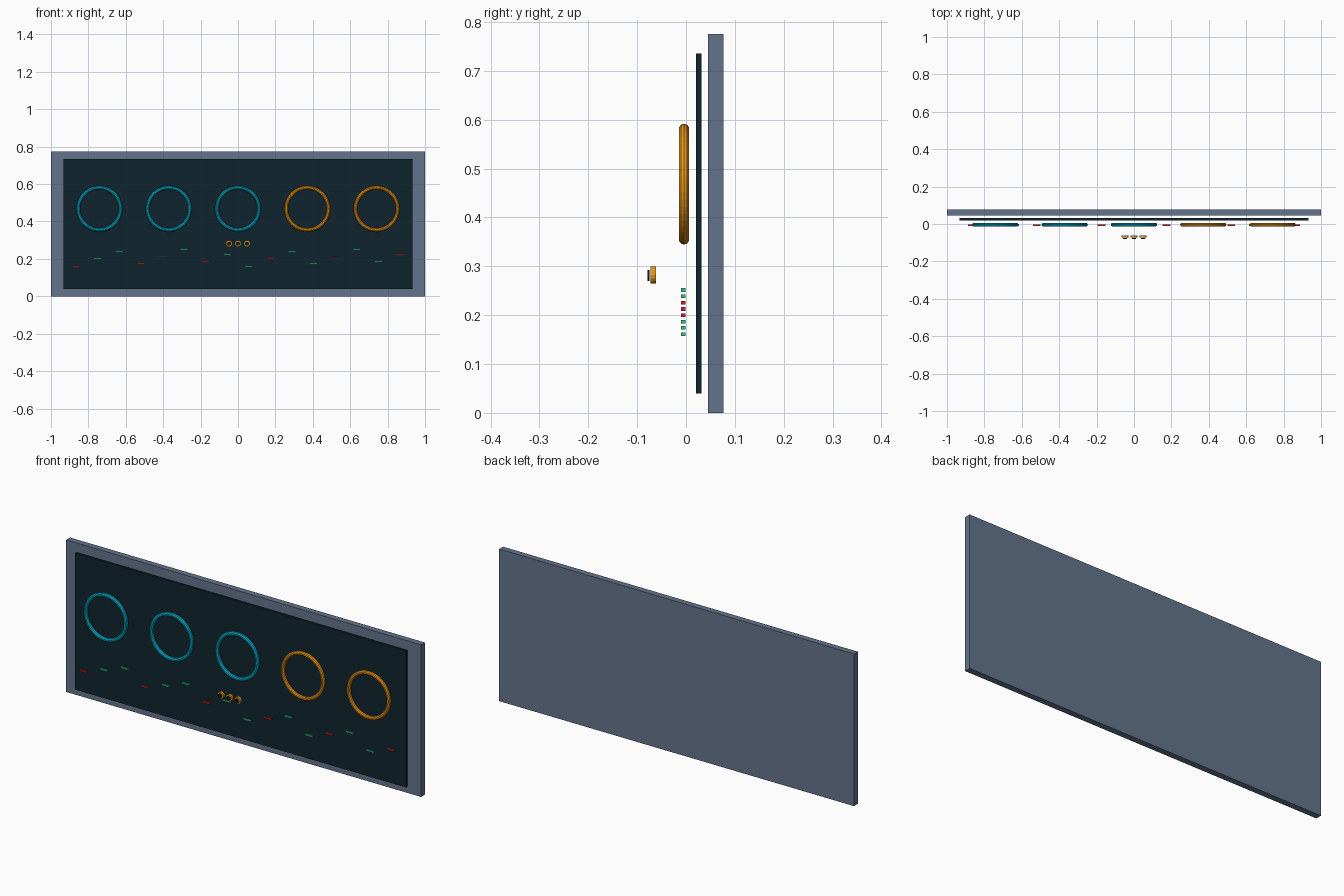
import bpy
import bmesh
from math import cos, sin, pi
from mathutils import Matrix

cube = bpy.data.objects.get("Cube")
if cube:
    bpy.data.objects.remove(cube, do_unlink=True)


def material(name, hex_code):
    def linear(c):
        return c / 12.92 if c <= 0.04045 else ((c + 0.055) / 1.055) ** 2.4
    rgba = [linear(int(hex_code[i:i + 2], 16) / 255) for i in (0, 2, 4)] + [1.0]
    m = bpy.data.materials.new(name)
    m.use_nodes = True
    m.diffuse_color = rgba
    m.node_tree.nodes["Principled BSDF"].inputs["Base Color"].default_value = rgba
    return m


slate = material("slate grey", "64748b")
navy = material("dark navy", "10242e")
cyan = material("cyan", "08b0ce")
amber = material("amber", "e8961a")
red = material("red", "d02428")
green = material("green", "2cc47e")
black = material("black", "0c141c")


def finish(name, bm, mat, location):
    mesh = bpy.data.meshes.new(name)
    bm.to_mesh(mesh)
    bm.free()
    mesh.materials.append(mat)
    obj = bpy.data.objects.new(name, mesh)
    obj.location = location
    bpy.context.collection.objects.link(obj)
    return obj


def box(name, size, location, mat):
    bm = bmesh.new()
    bmesh.ops.create_cube(bm, size=1)
    bmesh.ops.scale(bm, vec=size, verts=bm.verts)
    return finish(name, bm, mat, location)


def disc(name, radius, depth, location, mat, sides=16):
    # cylinder whose axis runs front to back
    bm = bmesh.new()
    bmesh.ops.create_cone(bm, cap_ends=True, segments=sides, radius1=radius,
                          radius2=radius, depth=depth,
                          matrix=Matrix.Rotation(pi / 2, 4, "X"))
    return finish(name, bm, mat, location)


def ring(name, major, minor, location, mat, around=48, tube=10):
    # torus facing the front
    bm = bmesh.new()
    loops = []
    for i in range(around):
        a = 2 * pi * i / around
        loop = []
        for j in range(tube):
            b = 2 * pi * j / tube
            r = major + minor * cos(b)
            loop.append(bm.verts.new((r * cos(a), minor * sin(b), r * sin(a))))
        loops.append(loop)
    for i in range(around):
        here, after = loops[i], loops[(i + 1) % around]
        for j in range(tube):
            k = (j + 1) % tube
            bm.faces.new((here[j], here[k], after[k], after[j]))
    bmesh.ops.recalc_face_normals(bm, faces=bm.faces)
    return finish(name, bm, mat, location)


# Back panel and dark display face
box("back_panel", (2, 0.031, 0.775), (0, 0.061, 0.3875), slate)
box("display_face", (1.865, 0.012, 0.695), (0, 0.026, 0.3875), navy)

# Row of gauge rings
for i in range(5):
    ring(f"gauge_ring_{i + 1}", 0.113, 0.0105, ((i - 2) * 0.3705, -0.004, 0.468),
         cyan if i < 3 else amber)

# Three knobs with dark caps
for i in range(3):
    x = (i - 1) * 0.048
    disc(f"knob_{i + 1}", 0.0175, 0.012, (x, -0.067, 0.282), amber)
    disc(f"knob_cap_{i + 1}", 0.011, 0.004, (x, -0.077, 0.281), black)

# Staggered indicator bars
for i in range(16):
    level = (i * 3) % 8
    box(f"indicator_{i + 1}", (0.042, 0.009, 0.0075),
        ((i - 7.5) * 0.1155, -0.006, 0.161 + level * 0.0129),
        red if i % 3 == 0 else green)
